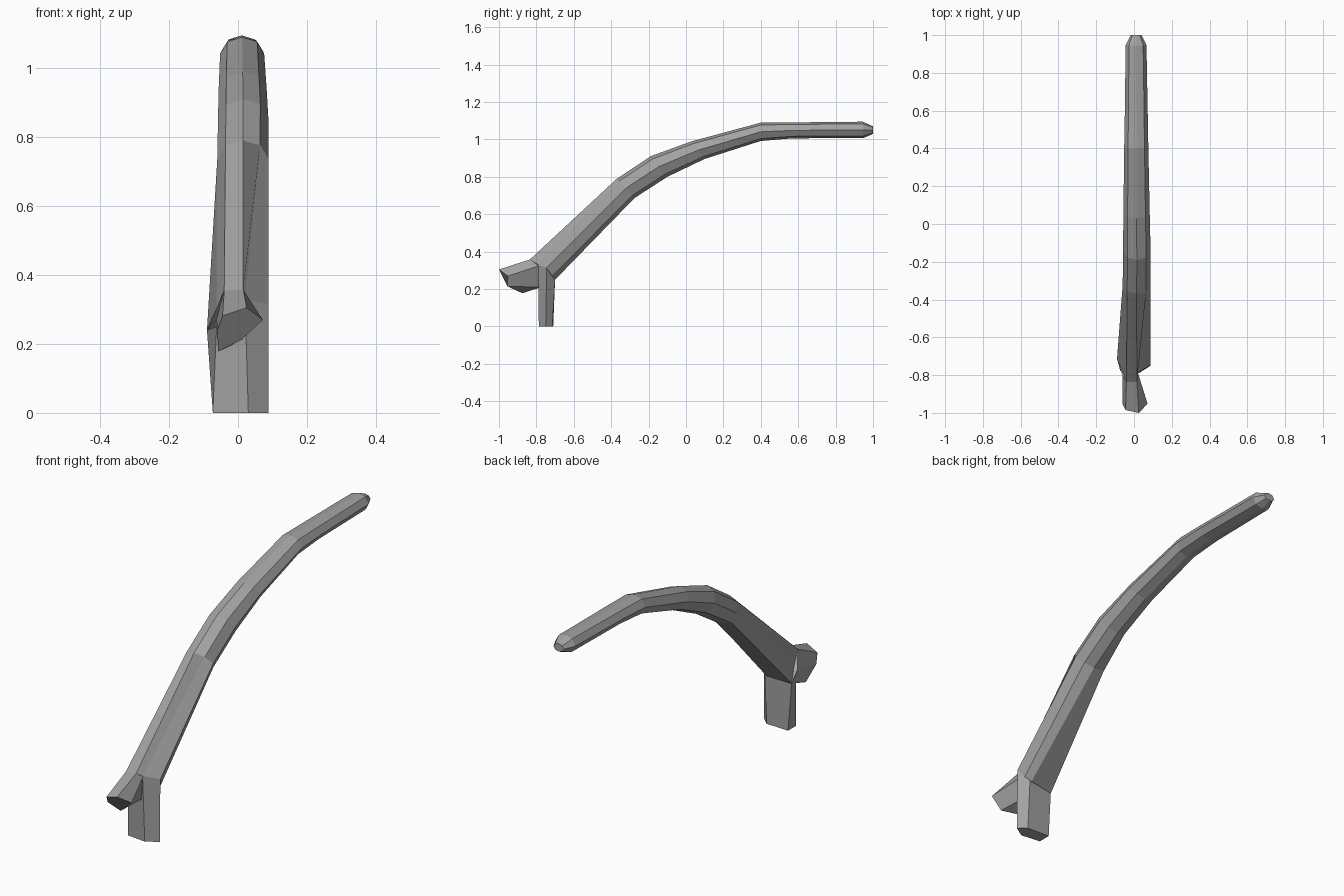
import bpy, bmesh

cube = bpy.data.objects.get("Cube")
if cube:
    bpy.data.objects.remove(cube, do_unlink=True)

grey = bpy.data.materials.new("bark grey")
grey.use_nodes = True
colour = (0.36, 0.36, 0.36, 1)
grey.diffuse_color = colour
grey.node_tree.nodes["Principled BSDF"].inputs["Base Color"].default_value = colour


def loft(name, rings):
    """Skin matching rings of points into a closed, flat shaded part."""
    bm = bmesh.new()
    loops = [[bm.verts.new(p) for p in ring] for ring in rings]
    n = len(loops[0])
    for a, b in zip(loops, loops[1:]):
        for i in range(n):
            j = (i + 1) % n
            bm.faces.new((a[i], a[j], b[j], b[i]))
    bm.faces.new(loops[0])
    bm.faces.new(loops[-1])
    bmesh.ops.recalc_face_normals(bm, faces=bm.faces)
    mesh = bpy.data.meshes.new(name)
    bm.to_mesh(mesh)
    bm.free()
    mesh.materials.append(grey)
    obj = bpy.data.objects.new(name, mesh)
    bpy.context.collection.objects.link(obj)
    return obj


def section(top, bottom, left, right, low=0.16):
    """Eight-sided slice: each corner is (share of width, share of depth)."""
    corners = ((.5, 0), (.84, .13), (1, .5), (.84, .87),
               (.5, 1), (low, .87), (0, .5), (.16, .13))
    return [(left + (right - left) * u,
             top[0] + (bottom[0] - top[0]) * t,
             top[1] + (bottom[1] - top[1]) * t) for u, t in corners]


# Main branch: flared fork end, then slices along the bend to the blunt tip
fork = [(.015, -.835, .358), (.02, -.79, .33), (.088, -.745, .315), (.07, -.715, .27),
        (.04, -.70, .25), (-.09, -.715, .24), (-.062, -.80, .27), (-.04, -.836, .355)]
loft("main_branch", [
    fork,
    section((-.37, .79), (-.275, .687), -.06, .088, .03),
    section((-.19, .91), (-.10, .80), -.058, .088),
    section((.03, .99), (.10, .896), -.056, .083),
    section((.40, 1.09), (.40, .992), -.052, .076),
    section((.57, 1.091), (.57, 1.006), -.049, .073),
    section((.945, 1.095), (.95, 1.008), -.044, .066),
    section((1, 1.07), (1, 1.03), -.018, .04),
])

# Downward leg of the fork
leg_top = [(.02, -.79, .33), (.088, -.745, .315), (.05, -.70, .25),
           (-.09, -.715, .24), (-.062, -.787, .25)]
leg_foot = [(.03, -.787, 0), (.088, -.75, 0), (.05, -.715, 0),
            (-.073, -.71, 0), (-.073, -.775, 0)]
loft("fork_leg", [leg_top, leg_foot])

# Short broken stub pointing forward
stub_root = [(-.04, -.836, .355), (.015, -.835, .358), (.02, -.785, .325),
             (.013, -.775, .21), (-.06, -.775, .21), (-.062, -.80, .27)]
stub_end = [(-.045, -.985, .282), (.025, -1, .305), (.072, -.952, .27),
            (.013, -.955, .215), (-.057, -.875, .178), (-.06, -.955, .24)]
loft("fork_stub", [stub_root, stub_end])
